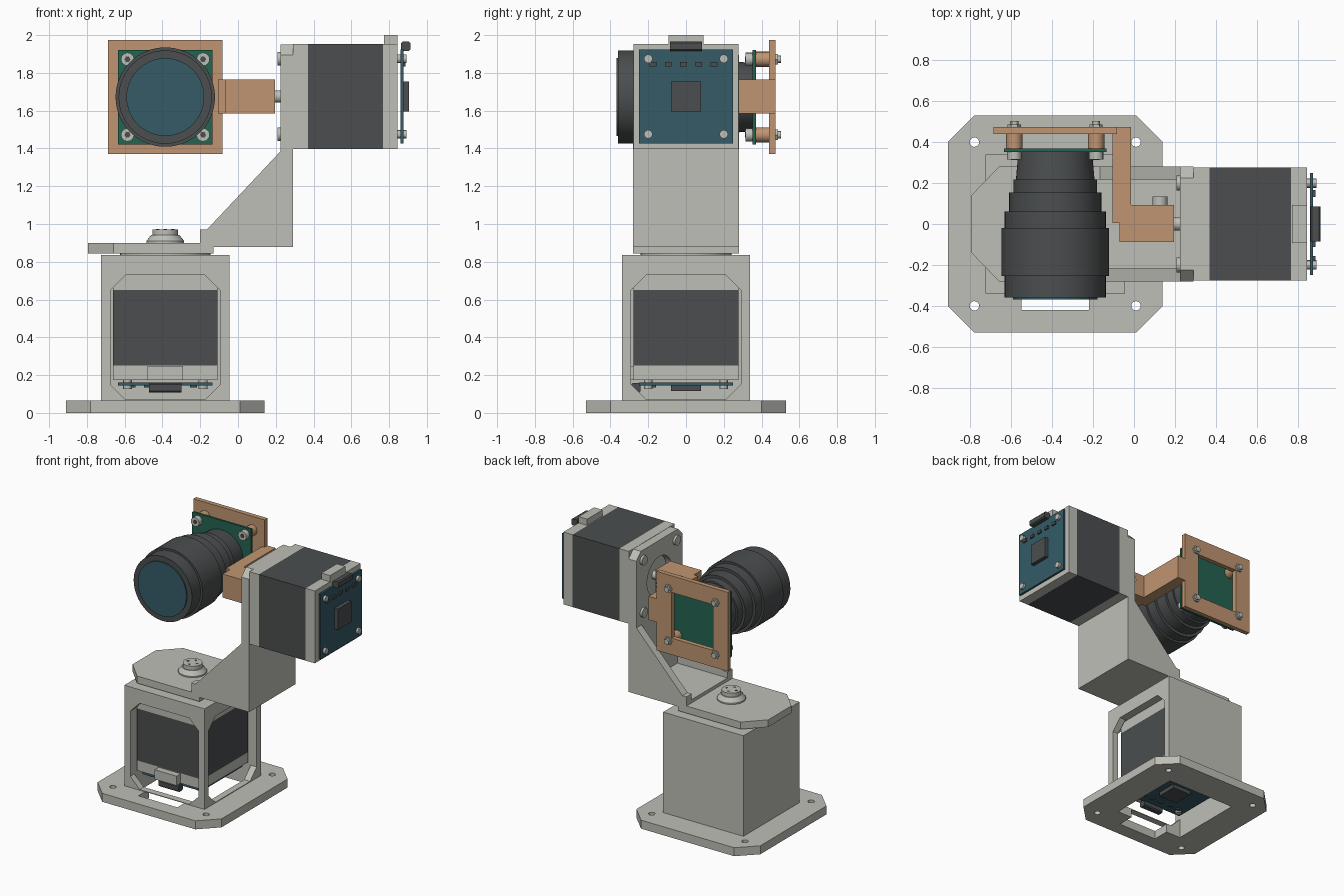
import bpy, bmesh, math
from mathutils import Matrix, Vector

if "Cube" in bpy.data.objects:
    bpy.data.objects.remove(bpy.data.objects["Cube"])


def material(name, rgb):
    m = bpy.data.materials.new(name)
    m.diffuse_color = (*rgb, 1)
    m.use_nodes = True
    m.node_tree.nodes["Principled BSDF"].inputs["Base Color"].default_value = m.diffuse_color
    return m


GREY = material("light grey", (0.515, 0.52, 0.47))
DARK = material("charcoal", (0.07, 0.076, 0.078))
ORANGE = material("copper orange", (0.53, 0.30, 0.165))
BLUE = material("teal blue", (0.035, 0.105, 0.137))
GREEN = material("board green", (0.017, 0.125, 0.08))
I = Matrix.Identity(4)
# Frames whose local z runs along a world axis
ALONG = {
    "z": I,
    "y": Matrix(((1, 0, 0, 0), (0, 0, 1, 0), (0, 1, 0, 0), (0, 0, 0, 1))),
    "x": Matrix(((0, 0, 1, 0), (1, 0, 0, 0), (0, 1, 0, 0), (0, 0, 0, 1))),
}


def finish(name, bm, mat, smooth=False):
    bmesh.ops.recalc_face_normals(bm, faces=bm.faces)
    me = bpy.data.meshes.new(name)
    bm.to_mesh(me)
    bm.free()
    me.materials.append(mat)
    ob = bpy.data.objects.new(name, me)
    bpy.context.collection.objects.link(ob)
    if smooth:
        bpy.ops.object.select_all(action="DESELECT")
        ob.select_set(True)
        bpy.context.view_layer.objects.active = ob
        bpy.ops.object.shade_smooth_by_angle(angle=math.radians(30))
    return ob


def prism(name, pts, lo, hi, mat, axis="z", frame=I):
    """Extrude a 2D outline along an axis."""
    bm = bmesh.new()
    M = frame @ ALONG[axis]
    rings = [[bm.verts.new(M @ Vector((u, v, w))) for u, v in pts] for w in (lo, hi)]
    n = len(pts)
    for r in rings:
        bm.faces.new(r)
    for i in range(n):
        j = (i + 1) % n
        bm.faces.new((rings[0][i], rings[0][j], rings[1][j], rings[1][i]))
    return finish(name, bm, mat)


def rect(x0, x1, y0, y1, c=0.0):
    """Rectangle outline, optionally with chamfered corners."""
    if not c:
        return [(x0, y0), (x1, y0), (x1, y1), (x0, y1)]
    return [(x0 + c, y0), (x1 - c, y0), (x1, y0 + c), (x1, y1 - c),
            (x1 - c, y1), (x0 + c, y1), (x0, y1 - c), (x0, y0 + c)]


def box(name, x0, x1, y0, y1, z0, z1, mat, frame=I):
    return prism(name, rect(x0, x1, y0, y1), z0, z1, mat, frame=frame)


def lathe(name, profile, u, v, mat, axis="z", frame=I, n=32):
    """Revolve (radius, height) steps round an axis through (u, v)."""
    bm = bmesh.new()
    M = frame @ ALONG[axis]
    rings = []
    for r, h in profile:
        rings.append([bm.verts.new(M @ Vector((u + r * math.cos(a), v + r * math.sin(a), h)))
                      for a in (2 * math.pi * i / n for i in range(n))])
    for a, b in zip(rings, rings[1:]):
        for i in range(n):
            j = (i + 1) % n
            bm.faces.new((a[i], a[j], b[j], b[i]))
    bm.faces.new(rings[0])
    bm.faces.new(rings[-1])
    return finish(name, bm, mat, True)


def cyl(name, r, lo, hi, u, v, mat, axis="z", frame=I, n=20):
    return lathe(name, [(r, lo), (r, hi)], u, v, mat, axis, frame, n)


def cut(ob, *cutters):
    """Subtract the cutters and remove them."""
    for c in cutters:
        c.hide_render = True
        mod = ob.modifiers.new("cut", "BOOLEAN")
        mod.operation, mod.solver, mod.object = "DIFFERENCE", "EXACT", c
    dg = bpy.context.evaluated_depsgraph_get()
    me = bpy.data.meshes.new_from_object(ob.evaluated_get(dg))
    ob.modifiers.clear()
    ob.data = me
    for c in cutters:
        bpy.data.objects.remove(c)


CX = -0.385  # centre line of the base and lens
CORNERS = [(sx, sy) for sx in (-1, 1) for sy in (-1, 1)]

# Base plate with mounting holes, well and cable notch
base = prism("base_plate", rect(-0.91, 0.14, -0.53, 0.53, 0.13), 0, 0.065, GREY)
well = [(-0.675, -0.29), (-0.55, -0.29), (-0.55, -0.42), (-0.22, -0.42),
        (-0.22, -0.29), (-0.095, -0.29), (-0.095, 0.29), (-0.675, 0.29)]
cut(base, prism("well_cutter", well, -0.1, 0.2, GREY),
    *[cyl("hole_cutter", 0.023, -0.1, 0.2, CX + 0.395 * sx, 0.4 * sy, GREY) for sx, sy in CORNERS])

# Motor housing: closed at back and left, windows at front and right
housing = box("motor_housing", -0.725, -0.045, -0.34, 0.34, 0.065, 0.835, GREY)
cut(housing,
    box("cavity_cutter", -0.675, -0.095, -0.29, 0.29, -0.1, 0.73, GREY),
    prism("front_cutter", rect(-0.675, -0.095, 0.07, 0.73, 0.08), -0.5, -0.2, GREY, "y"),
    prism("right_cutter", rect(-0.29, 0.29, 0.07, 0.73, 0.08), -0.2, 0.2, GREY, "x"))


def motor(tag, F):
    """Stepper motor with driver board; local z runs to the rear, local y to the plug."""
    h = 0.277
    box(tag + "_front_cap", -h, h, -h, h, 0.29, 0.37, GREY, F)
    box(tag + "_body", -h, h, -h, h, 0.37, 0.768, DARK, F)
    box(tag + "_rear_cap", -h, h, -h, h, 0.768, 0.845, GREY, F)
    box(tag + "_plug_housing", -0.093, 0.093, h, 0.325, 0.772, 0.845, GREY, F)
    cyl(tag + "_pilot", 0.145, 0.268, 0.29, 0, 0, GREY, frame=F, n=32)
    cyl(tag + "_shaft", 0.032, 0.13, 0.29, 0, 0, GREY, frame=F)
    box(tag + "_board", -0.25, 0.25, -0.25, 0.25, 0.86, 0.875, BLUE, F)
    box(tag + "_chip", -0.08, 0.08, -0.08, 0.08, 0.875, 0.905, DARK, F)
    prism(tag + "_connector", rect(0.24, 0.29, 0.862, 0.912, 0.008), -0.085, 0.085, DARK, "x",
          F)
    for i in range(5):
        x = -0.175 + 0.081 * i
        box(tag + "_pin_socket", x - 0.018, x + 0.018, 0.158, 0.182, 0.875, 0.886, DARK, F)
    for sx, sy in CORNERS:
        cyl(tag + "_board_screw", 0.023, 0.845, 0.893, 0.2 * sx, 0.2 * sy, GREY, frame=F, n=12)


motor("pan_motor", Matrix(((1, 0, 0, CX), (0, -1, 0, 0), (0, 0, -1, 1.02), (0, 0, 0, 1))))
motor("tilt_motor", Matrix(((0, 0, 1, 0), (1, 0, 0, 0), (0, 1, 0, 1.675), (0, 0, 0, 1))))

# Turntable on top of the housing
cyl("turntable_disc", 0.24, 0.835, 0.862, CX, 0, GREY, n=40)
prism("turntable_plate", [(-0.66, -0.28), (-0.13, -0.28), (-0.13, 0.28), (-0.66, 0.28),
                          (-0.795, 0.14), (-0.795, -0.14)], 0.845, 0.9, GREY)
lathe("hub", [(0.1, 0.9), (0.1, 0.91), (0.075, 0.942), (0.068, 0.942), (0.068, 0.972)],
      CX, 0, GREY)
for i in range(4):
    a = math.pi * i / 2
    cyl("hub_hole", 0.01, 0.97, 0.974, CX + 0.04 * math.cos(a), 0.04 * math.sin(a), DARK, n=8)

# Upright bracket: floor, two gussets and motor plate
box("bracket_floor", -0.2, 0.287, -0.28, 0.28, 0.877, 0.925, GREY)
gusset = [(-0.2, 0.877), (0.287, 0.877), (0.287, 1.4), (0.225, 1.385), (-0.165, 0.97), (-0.2, 0.97)]
for s in (-1, 1):
    prism("bracket_gusset", gusset, *sorted((0.217 * s, 0.28 * s)), GREY, "y")
c = 0.055
plate = prism("motor_plate", [(-0.28, 0.877), (0.28, 0.877), (0.28, 1.95 - c), (0.28 - c, 1.95),
                              (c - 0.28, 1.95), (-0.28, 1.95 - c)], 0.225, 0.29, GREY, "x")
cut(plate, cyl("pilot_cutter", 0.15, 0.1, 0.4, 0, 1.675, GREY, "x", n=40))
for sx, sy in CORNERS:
    cyl("motor_plate_screw", 0.036, 0.208, 0.23, 0.2 * sx, 1.675 + 0.2 * sy, GREY, "x", n=16)

# Tilt arm and its clamp screw
prism("tilt_arm", [(-0.105, 0.475), (-0.105, 0.005), (-0.07, 0.005), (-0.07, -0.087),
                   (0.195, -0.087), (0.195, 0.092), (-0.015, 0.092), (-0.015, 0.475)],
      1.585, 1.765, ORANGE)
cyl("clamp_screw", 0.036, 0.09, 0.135, 0.127, 1.675, GREY, "y")

# Camera back plate, board, standoffs and screws
CZ = 1.672
back = prism("camera_plate", rect(-0.687, -0.083, 1.37, 1.975), 0.44, 0.475, ORANGE, "y")
cut(back, prism("window_cutter", rect(CX - 0.175, CX + 0.175, CZ - 0.175, CZ + 0.175),
                0.3, 0.6, ORANGE, "y"))
prism("camera_board", rect(CX - 0.25, CX + 0.25, CZ - 0.25, CZ + 0.25), 0.353, 0.37, GREEN, "y")
for sx, sy in CORNERS:
    x, z = CX + 0.2 * sx, CZ + 0.2 * sy
    cyl("standoff", 0.04, 0.37, 0.44, x, z, ORANGE, "y")
    cyl("camera_screw_head", 0.035, 0.315, 0.353, x, z, GREY, "y", n=16)
    cyl("camera_screw_socket", 0.016, 0.312, 0.316, x, z, DARK, "y", n=6)
    cyl("camera_nut", 0.032, 0.475, 0.487, x, z, GREY, "y", n=6)
    cyl("camera_screw_tip", 0.02, 0.475, 0.503, x, z, GREY, "y", n=12)

# Stepped lens barrel and front glass
lathe("lens_barrel", [(0.247, -0.36), (0.247, -0.255), (0.263, -0.255), (0.263, -0.02),
                      (0.247, -0.02), (0.247, 0.06), (0.225, 0.06), (0.225, 0.155),
                      (0.205, 0.155), (0.205, 0.217), (0.192, 0.217), (0.18, 0.353)],
      CX, CZ, DARK, "y", n=64)
cyl("lens_glass", 0.206, -0.369, -0.36, CX, CZ, BLUE, "y", n=64)
